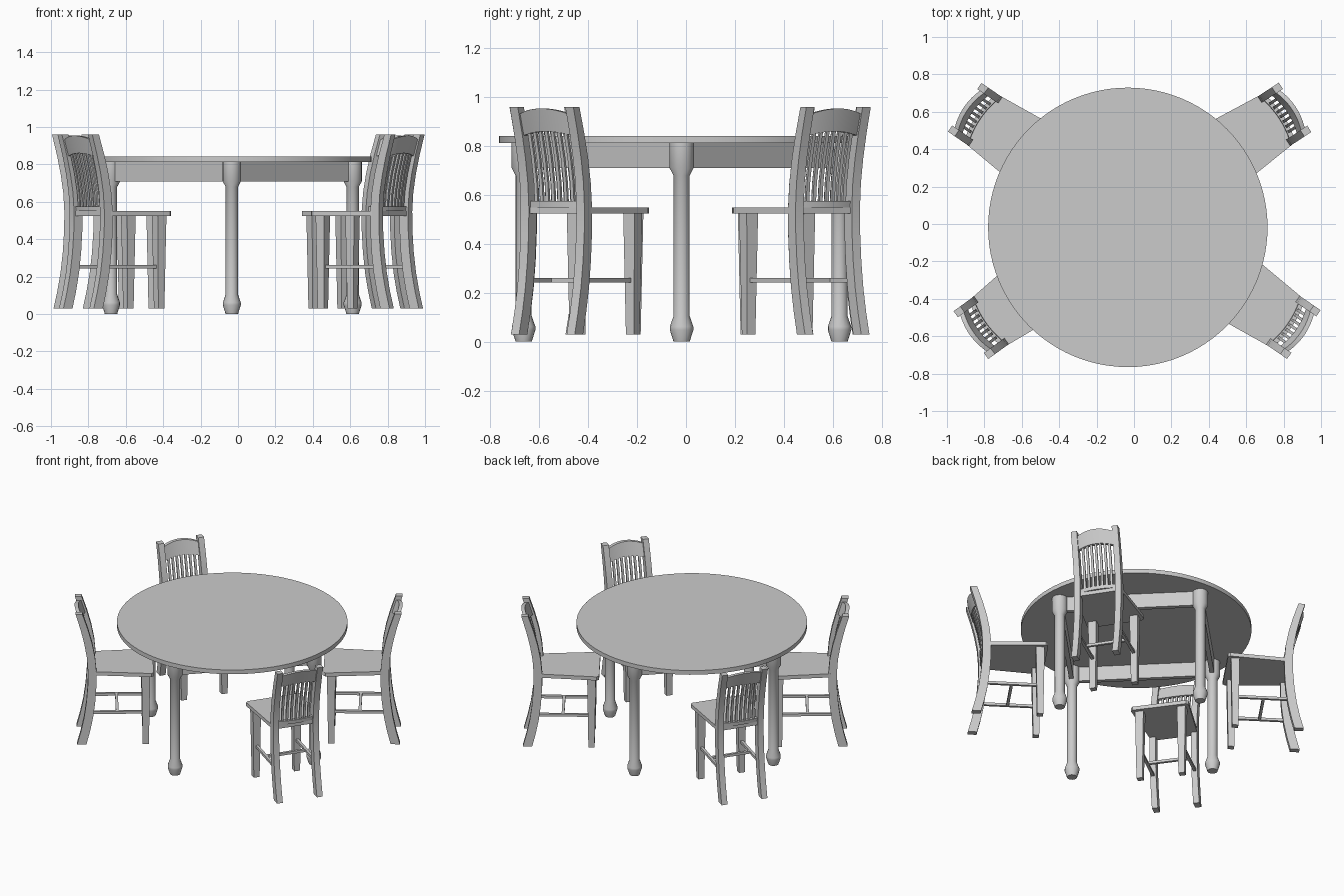
import bpy, bmesh, math
from mathutils import Vector, Matrix

if "Cube" in bpy.data.objects:
    bpy.data.objects.remove(bpy.data.objects["Cube"])

grey = bpy.data.materials.new("plain grey")
grey.diffuse_color = (0.6, 0.6, 0.6, 1)
grey.use_nodes = True
grey.node_tree.nodes["Principled BSDF"].inputs["Base Color"].default_value = grey.diffuse_color


def finish(bm, name):
    bmesh.ops.recalc_face_normals(bm, faces=bm.faces)
    me = bpy.data.meshes.new(name)
    bm.to_mesh(me)
    bm.free()
    me.materials.append(grey)
    for p in me.polygons:
        p.use_smooth = True
    me.set_sharp_from_angle(angle=math.radians(30))
    return me


def loft(name, sections):
    """Closed tube through a list of equal-length cross-sections."""
    bm = bmesh.new()
    rings = [[bm.verts.new(p) for p in s] for s in sections]
    n = len(rings[0])
    for a, b in zip(rings, rings[1:]):
        for i in range(n):
            j = (i + 1) % n
            bm.faces.new((a[i], a[j], b[j], b[i]))
    bm.faces.new(rings[0])
    bm.faces.new(rings[-1])
    return finish(bm, name)


def rect(x0, x1, y0, y1, z):
    return [(x0, y0, z), (x1, y0, z), (x1, y1, z), (x0, y1, z)]


def box(name, x0, x1, y0, y1, z0, z1):
    return loft(name, [rect(x0, x1, y0, y1, z0), rect(x0, x1, y0, y1, z1)])


def turned(name, profile, sides):
    return loft(name, [[(r * math.cos(2 * math.pi * i / sides),
                         r * math.sin(2 * math.pi * i / sides), z)
                        for i in range(sides)] for r, z in profile])


def place(me, name, matrix):
    ob = bpy.data.objects.new(name, me)
    bpy.context.collection.objects.link(ob)
    ob.matrix_world = matrix


# ---- Table ----
CX, CY, R = -0.033, -0.018, 0.646
centre = Matrix.Translation((CX, CY, 0))
place(turned("table_top", [(0.747, 0.812), (0.747, 0.842)], 96), "table_top", centre)
leg = turned("table_leg", [(0.033, 0), (0.048, 0.048), (0.048, 0.062), (0.033, 0.105),
                           (0.033, 0.68), (0.050, 0.712), (0.050, 0.815)], 16)
half = R / math.sqrt(2)
apron = box("table_apron", half - 0.015, half + 0.015, -half, half, 0.71, 0.814)
for k in range(4):
    a = k * math.pi / 2
    turn = centre @ Matrix.Rotation(a, 4, 'Z')
    place(leg, f"table_leg_{k + 1}", turn @ Matrix.Translation((R, 0, 0)))
    place(apron, f"table_apron_{k + 1}", turn @ Matrix.Rotation(math.pi / 4, 4, 'Z'))

# ---- Chair, in local space: x points to the back, y sideways ----
# curved back post: height, rear edge, depth
POST = [(0.03, -0.010, 0.060), (0.12, -0.034, 0.059), (0.22, -0.055, 0.058),
        (0.33, -0.070, 0.057), (0.45, -0.079, 0.056), (0.55, -0.080, 0.055),
        (0.65, -0.073, 0.053), (0.75, -0.056, 0.051), (0.85, -0.032, 0.048),
        (0.96, 0.000, 0.044)]


def post_mid(z):
    """Centre line of the back post at height z."""
    for (z0, u0, d0), (z1, u1, d1) in zip(POST, POST[1:]):
        if z <= z1:
            t = (z - z0) / (z1 - z0)
            return (u0 - d0 / 2) * (1 - t) + (u1 - d1 / 2) * t
    return POST[-1][1] - POST[-1][2] / 2


def bow(v):
    return 0.016 * (1 - (v / 0.125) ** 2)


def rail(name, low, high, thick):
    """Bowed cross rail; low and high give (end height, rise at the middle)."""
    secs = []
    for i in range(13):
        v = -0.125 + 0.25 * i / 12
        s = 1 - (v / 0.125) ** 2
        za, zb = low[0] + low[1] * s, high[0] + high[1] * s
        ua, ub = post_mid(za) + bow(v), post_mid(zb) + bow(v)
        t = thick / 2
        secs.append([(ua - t, v, za), (ua + t, v, za), (ub + t, v, zb), (ub - t, v, zb)])
    return loft(name, secs)


parts = {}
for side, s in (("left", 1), ("right", -1)):
    # back post
    parts[f"back_post_{side}"] = loft("back_post", [
        rect(u - d, u, s * 0.138 - 0.02, s * 0.138 + 0.02, z) for z, u, d in POST])
    # tapered front leg
    parts[f"front_leg_{side}"] = loft("front_leg", [
        rect(-0.455 - w, -0.455 + w, s * 0.14 - w, s * 0.14 + w, z)
        for z, w in ((0.03, 0.020), (0.53, 0.028))])
    # side stretcher
    parts[f"side_stretcher_{side}"] = box("side_stretcher", -0.455, -0.08,
                                          s * 0.139 - 0.009, s * 0.139 + 0.009, 0.243, 0.261)

parts["cross_stretcher"] = box("cross_stretcher", -0.279, -0.261, -0.139, 0.139, 0.243, 0.261)

# seat widens towards the front, with clipped front corners
outline = [(-0.09, -0.155), (-0.09, 0.155), (-0.49, 0.192), (-0.505, 0.178),
           (-0.505, -0.178), (-0.49, -0.192)]
parts["seat"] = loft("seat", [[(x, y, z) for x, y in outline] for z in (0.524, 0.55)])

parts["top_rail"] = rail("top_rail", (0.842, 0.018), (0.93, 0.024), 0.024)
parts["bottom_rail"] = rail("bottom_rail", (0.55, 0), (0.575, 0), 0.026)

# back slats follow the curve of the posts
for i in range(7):
    v = (i - 3) * 0.030
    parts[f"back_slat_{i + 1}"] = loft("back_slat", [
        rect(post_mid(z) + bow(v) - 0.006, post_mid(z) + bow(v) + 0.006,
             v - 0.0075, v + 0.0075, z)
        for z in (0.565, 0.65, 0.75, 0.865)])

# ---- Four chairs around the table: position of back edge, facing angle ----
CHAIRS = [(0.908, -0.591, -34.5), (0.861, 0.624, 33.5),
          (-0.905, 0.624, 145.5), (-0.872, -0.594, 216)]
for n, (x, y, deg) in enumerate(CHAIRS, 1):
    m = Matrix.Translation((x, y, 0)) @ Matrix.Rotation(math.radians(deg), 4, 'Z')
    for name, me in parts.items():
        place(me, f"chair_{n}_{name}", m)
